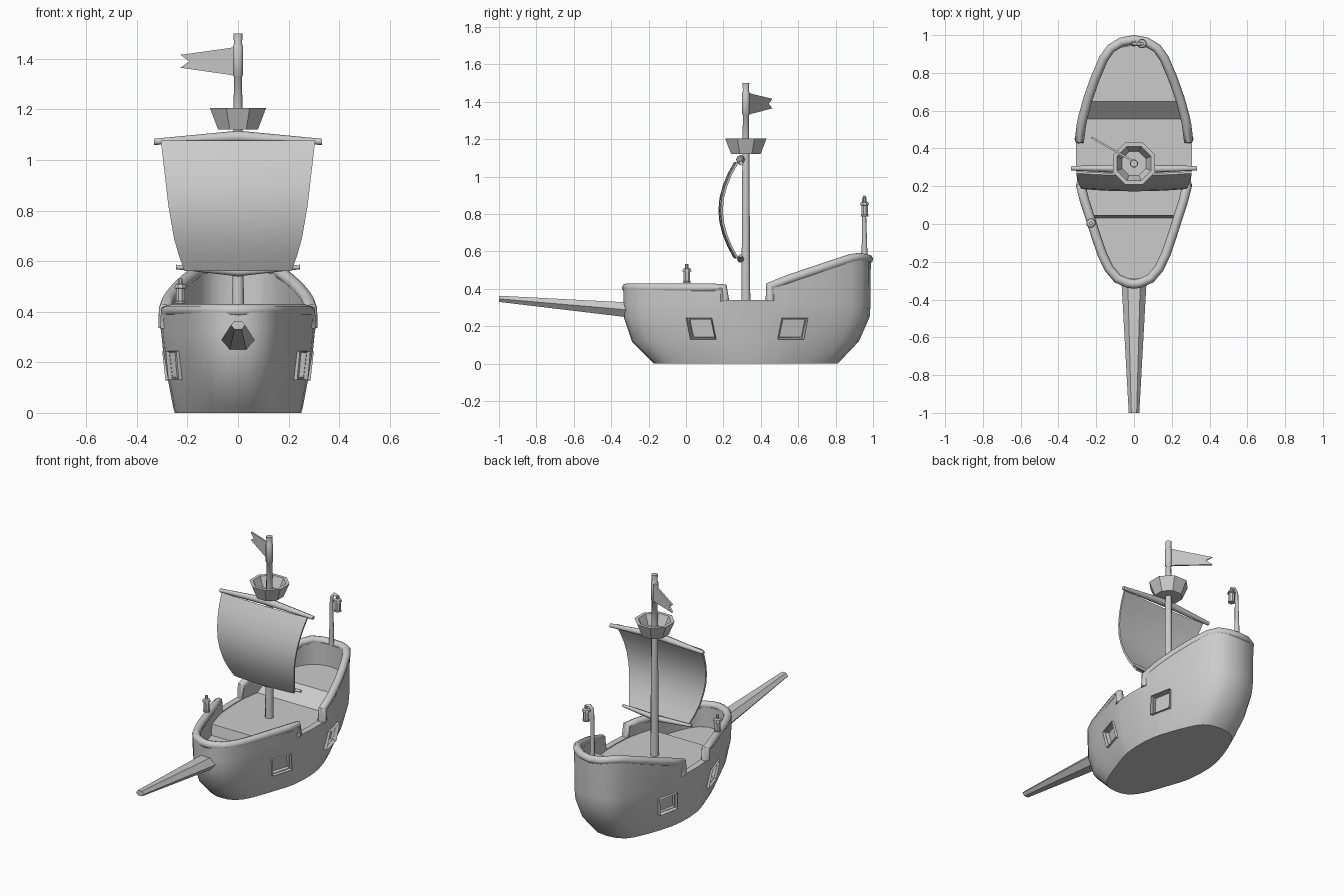
import bpy, bmesh, math
from mathutils import Vector, Matrix

if "Cube" in bpy.data.objects:
    bpy.data.objects.remove(bpy.data.objects["Cube"])


def activate(ob):
    bpy.ops.object.select_all(action='DESELECT')
    ob.select_set(True)
    bpy.context.view_layer.objects.active = ob


def finish(ob, angle=40):
    activate(ob)
    bpy.ops.object.shade_smooth_by_angle(angle=math.radians(angle))
    return ob


def from_bm(name, bm):
    bmesh.ops.remove_doubles(bm, verts=bm.verts, dist=0.0005)
    bmesh.ops.dissolve_degenerate(bm, edges=bm.edges, dist=0.0001)
    bmesh.ops.recalc_face_normals(bm, faces=bm.faces)
    me = bpy.data.meshes.new(name)
    bm.to_mesh(me)
    bm.free()
    ob = bpy.data.objects.new(name, me)
    bpy.context.collection.objects.link(ob)
    return ob


def apply_mod(ob, kind, **kw):
    m = ob.modifiers.new(kind, kind)
    for k, v in kw.items():
        setattr(m, k, v)
    activate(ob)
    bpy.ops.object.modifier_apply(modifier=m.name)


def grid(name, rows, closed=False):
    bm = bmesh.new()
    vs = [[bm.verts.new(p) for p in r] for r in rows]
    n = len(rows)
    for i in range(n if closed else n - 1):
        a, b = vs[i], vs[(i + 1) % n]
        for j in range(len(a) - 1):
            bm.faces.new((a[j], a[j + 1], b[j + 1], b[j]))
    return from_bm(name, bm)


def lathe(name, prof, n, loc, angle=40):
    rows = []
    for i in range(n):
        a = 2 * math.pi * (i + 0.5) / n
        rows.append([(loc[0] + r * math.cos(a), loc[1] + r * math.sin(a), loc[2] + z) for r, z in prof])
    return finish(grid(name, rows, True), angle)


def tube(name, pts, radii, res=2):
    cu = bpy.data.curves.new(name, 'CURVE')
    cu.dimensions = '3D'
    cu.bevel_depth = 1.0
    cu.bevel_resolution = res
    cu.use_fill_caps = True
    sp = cu.splines.new('POLY')
    sp.points.add(len(pts) - 1)
    for p, co, r in zip(sp.points, pts, radii):
        p.co = (*co, 1)
        p.radius = r
    ob = bpy.data.objects.new(name, cu)
    bpy.context.collection.objects.link(ob)
    activate(ob)
    bpy.ops.object.convert(target='MESH')
    return finish(bpy.context.object, 50)


def interp(tab, y):
    if y <= tab[0][0]:
        return tab[0][1]
    for (a, p), (b, q) in zip(tab, tab[1:]):
        if y <= b:
            return p + (q - p) * (y - a) / (b - a)
    return tab[-1][1]


# Hull: half-width, sheer height and deck height along the length
PLAN = [(-.335, 0), (-.33, .05), (-.305, .105), (-.25, .15), (-.175, .185), (-.08, .217),
        (.01, .245), (.025, .25), (.12, .28), (.195, .298), (.21, .30), (.32, .308),
        (.435, .307), (.45, .305), (.53, .295), (.57, .287), (.67, .26), (.78, .222),
        (.885, .178), (.94, .14), (.975, .085), (.988, 0)]
SHEER = [(.195, .40), (.21, .34), (.435, .34), (.45, .415), (.6, .467), (.9, .565), (.95, .57), (1, .555)]
DECK = [(.015, .27), (.02, .335), (.575, .335), (.67, .42)]
LEVELS = [(0, -.17, .81, .25), (.02, -.19, .83, .256), (.12, -.29, .925, .275),
          (.25, -.333, .982, .297), (.32, -.335, .987, .304)]
Y0, Y1 = PLAN[0][0], PLAN[-1][0]


def remap(y, a, b):
    return a + (y - Y0) / (Y1 - Y0) * (b - a)


rows = []
for y, x in PLAN:
    lower = [(x * w / .308, remap(y, a, b), z) for z, a, b, w in LEVELS]
    yi, xi, top = remap(y, -.29, .945), x * .87, interp(SHEER, y)
    dk = interp(DECK, y)
    rows.append([(0, lower[0][1], 0)] + lower +
                [(x, y, top), (xi, yi, top), (xi, yi, dk), (0, yi, dk)])
hull = grid("hull", rows)
apply_mod(hull, 'MIRROR', use_clip=True)


# Gun ports: cut openings plus raised frames, mirrored to both sides
def ports(name, width, height, front, back, inset):
    bm = bmesh.new()
    for c, slope, lean in ((Vector((.247, .083, .188)), .31, -.16), (Vector((.266, .57, .188)), -.2, .16)):
        t = Vector((slope, 1, 0)).normalized()
        n = t.cross(Vector((.15, 0, 1))).normalized()
        u = n.cross(t) + t * lean
        m = Matrix((n, t, u)).transposed().to_4x4()
        m.translation = c
        box = Matrix.Translation(((front + back) / 2, 0, 0)) @ Matrix.Diagonal((front - back, width, height, 1))
        vs = bmesh.ops.create_cube(bm, size=1, matrix=m @ box)['verts']
        if inset:
            f = max({f for v in vs for f in v.link_faces}, key=lambda f: f.calc_center_median().dot(n))
            bmesh.ops.inset_region(bm, faces=[f], thickness=inset)
            bmesh.ops.translate(bm, verts=f.verts, vec=n * -.035)
    ob = from_bm(name, bm)
    apply_mod(ob, 'MIRROR')
    return ob


cutter = ports("port_cutter", .122, .098, .06, -.04, 0)
apply_mod(hull, 'BOOLEAN', operation='DIFFERENCE', solver='EXACT', object=cutter)
bpy.data.objects.remove(cutter)
finish(hull, 42)
finish(ports("gun_ports", .14, .115, .014, -.035, .013), 20)

# Rails: bow and stern tubes following the hull edge, turned down at the ends


def rail(name, stations, heights, end):
    half = [(max(x - .017, 0), remap(y, Y0 + .017, Y1 - .012), h) for (y, x), h in zip(stations, heights)]
    path = [end] + half
    full = path + [(-x, y, z) for x, y, z in reversed(path[:-1])]
    tube(name, full, [.025] * len(full))


bow = [p for p in PLAN if p[0] < .2][::-1]
rail("bow_rail", bow, [.405] * len(bow), (.283, .207, .335))
stern = [p for p in PLAN if p[0] > .45 or p[0] == .45]
rail("stern_rail", stern, [interp(SHEER, y) for y, _ in stern], (.29, .45, .335))

# Bowsprit: tapered spar
bm = bmesh.new()
ends = []
for y, z, w, h in ((-.31, .288, .066, .046), (-1, .347, .028, .019)):
    ends.append([bm.verts.new((w * math.cos(a), y, z + h * math.sin(a)))
                 for a in (math.pi / 3 * k for k in range(6))])
for k in range(6):
    bm.faces.new((ends[0][k], ends[0][k - 1], ends[1][k - 1], ends[1][k]))
for e in ends:
    bm.faces.new(e)
finish(from_bm("bowsprit", bm), 40)

# Mast and lookout basket
MY = .32
lathe("mast", [(0, .3), (.026, .3), (.02, 1.15), (.017, 1.33), (.022, 1.335), (.022, 1.45),
               (.017, 1.458), (.02, 1.5), (0, 1.5)], 8, (0, MY, 0), 50)
lathe("lookout_basket", [(0, 1.12), (.085, 1.12), (.12, 1.205), (.098, 1.205), (.068, 1.14), (0, 1.14)],
      8, (0, MY, 0), 30)

# Yards
tube("upper_yard", [(-.332, .295, 1.072), (0, .292, 1.092), (.332, .295, 1.072)], [.012, .024, .012])
tube("lower_yard", [(-.245, .292, .577), (0, .292, .559), (.245, .292, .577)], [.009, .019, .009])

# Sail: billowing sheet with thickness
WIDTH = [(0, .212), (.2, .248), (.5, .275), (1, .305)]
rows = []
for i in range(9):
    v = i / 8
    w = interp(WIDTH, v)
    rows.append([(w * s, .262 - .083 * math.sin(math.pi * v) ** .9 + .012 * s * s, .565 + .51 * v)
                 for s in (k / 4 - 1 for k in range(9))])
sail = grid("sail", rows)
apply_mod(sail, 'SOLIDIFY', thickness=.012, offset=0)
finish(sail, 50)

# Flag: swallow-tailed pennant
bm = bmesh.new()
flag_pts = [(0, 1.45), (.03, 1.443), (.225, 1.416), (.19, 1.39), (.225, 1.365), (.03, 1.337), (0, 1.33)]
bm.faces.new([bm.verts.new((-d, MY + .01 + d * .57, z)) for d, z in flag_pts])
flag = from_bm("flag", bm)
apply_mod(flag, 'SOLIDIFY', thickness=.01, offset=0)
finish(flag, 30)


# Lanterns
def lantern(name, loc):
    lathe(name, [(0, 0), (.022, 0), (.022, .008), (.019, .01), (.019, .06), (.026, .062),
                 (.022, .075), (.01, .08), (.01, .1), (0, .1)], 8, loc, 35)


lantern("bow_lantern", (-.228, .005, .432))
lantern("stern_lantern", (.042, .955, .787))
tube("stern_lantern_post", [(0, .955, .56), (0, .952, .80), (.002, .952, .868), (.018, .954, .89), (.042, .955, .882)],
     [.016, .011, .011, .01, .008])
